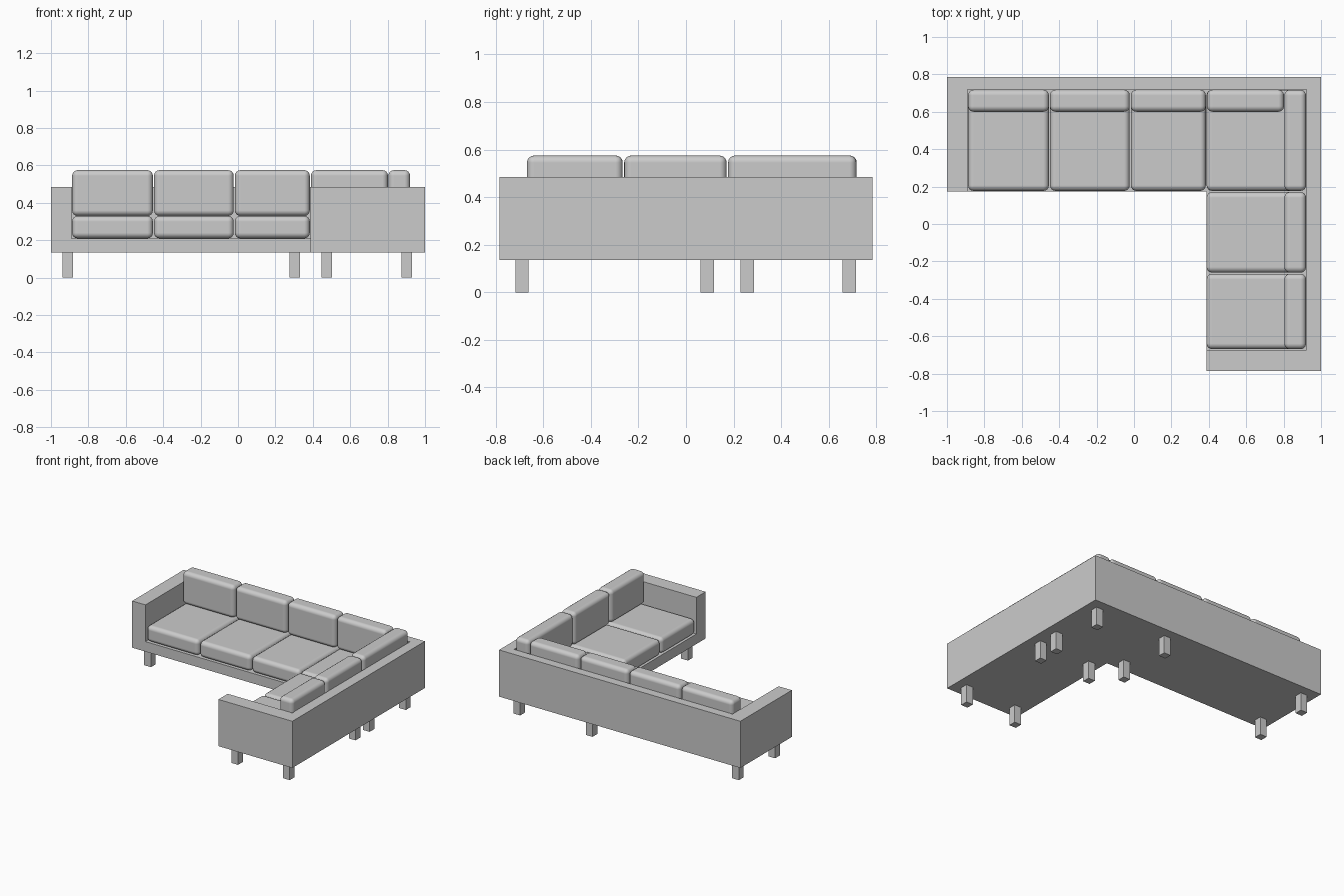
import bpy, bmesh

if "Cube" in bpy.data.objects:
    bpy.data.objects.remove(bpy.data.objects["Cube"])

Z_BASE, Z_DECK, Z_SEAT, Z_ARM, Z_TOP = 0.135, 0.21, 0.33, 0.485, 0.575


def add_object(name, bm):
    bmesh.ops.recalc_face_normals(bm, faces=bm.faces)
    mesh = bpy.data.meshes.new(name)
    bm.to_mesh(mesh)
    bm.free()
    obj = bpy.data.objects.new(name, mesh)
    bpy.context.collection.objects.link(obj)
    return obj


def box(name, x0, x1, y0, y1, z0, z1, radius=0.0):
    """Axis-aligned box, optionally rounded like a cushion."""
    bm = bmesh.new()
    bmesh.ops.create_cube(bm, size=1)
    for v in bm.verts:
        v.co.x = x1 if v.co.x > 0 else x0
        v.co.y = y1 if v.co.y > 0 else y0
        v.co.z = z1 if v.co.z > 0 else z0
    obj = add_object(name, bm)
    if radius:
        bev = obj.modifiers.new("round", 'BEVEL')
        bev.width = radius
        bev.segments = 4
        bev.harden_normals = True
        obj.data.polygons.foreach_set("use_smooth", [True] * 6)
    return obj


def raise_faces(bm, faces, dz, keep):
    out = bmesh.ops.extrude_face_region(bm, geom=faces, use_keep_orig=keep)["geom"]
    for v in (g for g in out if isinstance(g, bmesh.types.BMVert)):
        v.co.z += dz
    return [g for g in out if isinstance(g, bmesh.types.BMFace)]


# Frame: one L-shaped solid, deck and wall plan extruded, then the walls raised
wall = [(-1, .175), (-.89, .175), (-.89, .72), (.922, .72), (.922, -.675),
        (.387, -.675), (.387, -.785), (1, -.785), (1, .785), (-1, .785)]
deck = [(-.89, .175), (.387, .175), (.387, -.675), (.922, -.675),
        (.922, .72), (-.89, .72)]
bm = bmesh.new()
points = {p: bm.verts.new((*p, Z_BASE)) for p in dict.fromkeys(wall + deck)}
plan = [bm.faces.new([points[p] for p in loop]) for loop in (wall, deck)]
tops = raise_faces(bm, plan, Z_DECK - Z_BASE, True)
wall_top = max(tops, key=lambda f: len(f.verts))
raise_faces(bm, [wall_top], Z_ARM - Z_DECK, False)
add_object("sofa_frame", bm)

# Seat and back cushions along the long run
xs = [-.89, -.452, -.02, .387]
gap = .003
for i, (a, b) in enumerate(zip(xs, xs[1:]), 1):
    box(f"long_seat_{i}", a + gap, b - gap, .177, .718, Z_DECK, Z_SEAT, .03)
for i, (a, b) in enumerate(zip(xs, xs[1:] + [.803]), 1):
    box(f"long_back_{i}", a + gap, b - gap, .6, .718, Z_SEAT, Z_TOP, .03)
box("long_back_4", .39, .802, .6, .718, Z_SEAT, Z_TOP, .03)

# Seat and back cushions along the short run, corner included
ys = [-.672, -.263, .174, .72]
for i, (a, b) in enumerate(zip(ys, ys[1:]), 1):
    box(f"short_seat_{i}", .388, .92, a + gap, b - gap, Z_DECK, Z_SEAT, .03)
    box(f"short_back_{i}", .804, .92, a + gap, b - gap, Z_SEAT, Z_TOP, .03)

# Square legs
legs = [(x, y) for x in (-.91, .303) for y in (.257, .686)]
legs += [(.903, .257), (.903, .686)]
legs += [(x, y) for x in (.475, .903) for y in (-.69, .09)]
w = .028
for i, (x, y) in enumerate(legs, 1):
    box(f"leg_{i}", x - w, x + w, y - w, y + w, 0, Z_BASE)
